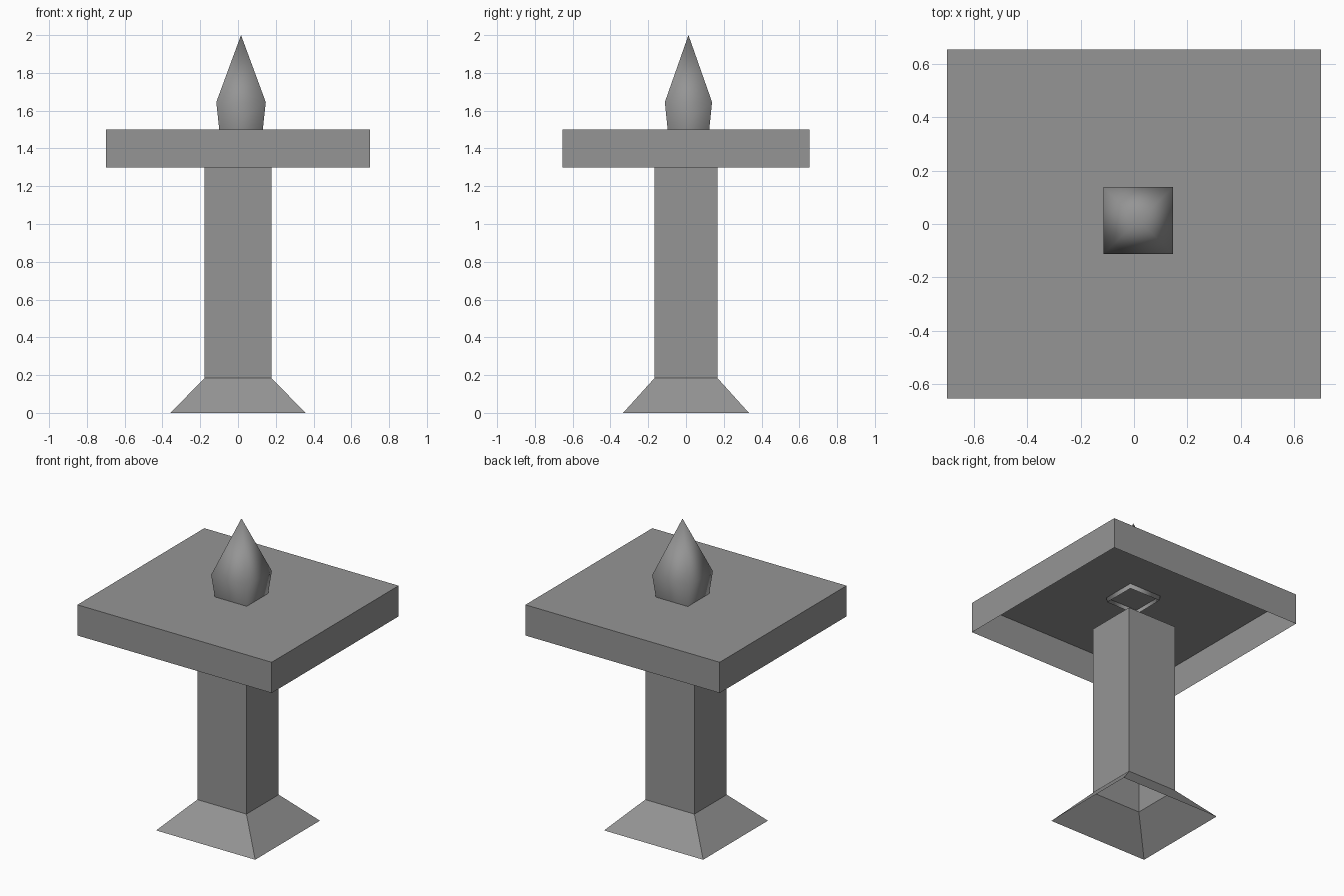
import bpy
import bmesh

cube = bpy.data.objects.get("Cube")
if cube:
    bpy.data.objects.remove(cube, do_unlink=True)

stone = bpy.data.materials.new("grey")
stone.use_nodes = True
colour = (0.3, 0.3, 0.3, 1)
stone.diffuse_color = colour
stone.node_tree.nodes["Principled BSDF"].inputs["Base Color"].default_value = colour


def square_shell(name, rings, centre=(0, 0), cap=False, apex=None, smooth=False):
    """Hollow four-sided shell through rings of (half x, half y, z), open below."""
    bm = bmesh.new()
    cx, cy = centre
    corners = [(-1, -1), (1, -1), (1, 1), (-1, 1)]
    loops = [[bm.verts.new((cx + sx * hx, cy + sy * hy, z)) for sx, sy in corners]
             for hx, hy, z in rings]
    for low, high in zip(loops, loops[1:]):
        for i in range(4):
            j = (i + 1) % 4
            bm.faces.new((low[i], low[j], high[j], high[i]))
    top = loops[-1]
    if cap:
        bm.faces.new(top)
    if apex is not None:
        tip = bm.verts.new((cx, cy, apex))
        for i in range(4):
            bm.faces.new((top[i], top[(i + 1) % 4], tip))
    for face in bm.faces:
        face.smooth = smooth
    mesh = bpy.data.meshes.new(name)
    bm.to_mesh(mesh)
    bm.free()
    mesh.materials.append(stone)
    obj = bpy.data.objects.new(name, mesh)
    bpy.context.collection.objects.link(obj)
    return obj


# Flared foot and hollow post
square_shell("foot", [(0.357, 0.333, 0), (0.177, 0.166, 0.185)])
square_shell("post", [(0.177, 0.166, 0.185), (0.177, 0.166, 1.3)])

# Table top, open underneath
square_shell("table_top", [(0.7, 0.653, 1.3), (0.7, 0.653, 1.5)], cap=True)

# Smooth pointed finial, its open base reaching just under the table top
square_shell("finial", [(0.112, 0.107, 1.47), (0.131, 0.125, 1.645)],
             centre=(0.016, 0.013), apex=2.0, smooth=True)
